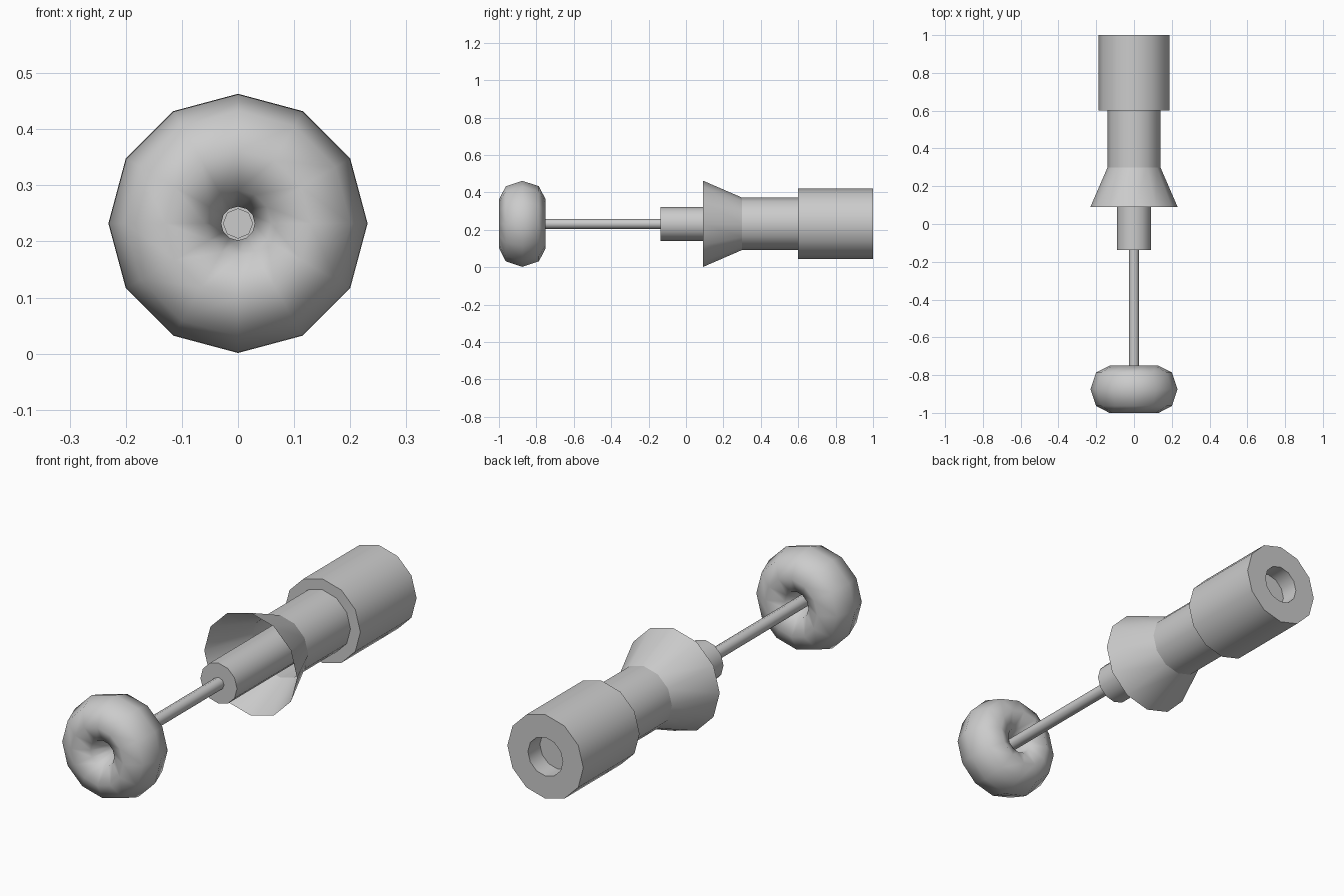
import bpy, bmesh
from math import sin, cos, pi, radians

if "Cube" in bpy.data.objects:
    bpy.data.objects.remove(bpy.data.objects["Cube"])

AXIS_Z = 0.232


def lathe(name, profile, sides=12, closed=False, angle=40):
    """Revolve (radius, y) points around the long axis; radius 0 closes a cap."""
    bm = bmesh.new()
    rings = []
    for r, y in profile:
        if r == 0:
            rings.append([bm.verts.new((0, y, AXIS_Z))] * sides)
        else:
            rings.append([bm.verts.new((r * sin(2 * pi * i / sides), y,
                                        AXIS_Z + r * cos(2 * pi * i / sides)))
                          for i in range(sides)])
    pairs = list(zip(rings, rings[1:]))
    if closed:
        pairs.append((rings[-1], rings[0]))
    for a, b in pairs:
        for i in range(sides):
            j = (i + 1) % sides
            bm.faces.new(dict.fromkeys((a[i], a[j], b[j], b[i])))
    bmesh.ops.recalc_face_normals(bm, faces=bm.faces)
    mesh = bpy.data.meshes.new(name)
    bm.to_mesh(mesh)
    bm.free()
    obj = bpy.data.objects.new(name, mesh)
    bpy.context.collection.objects.link(obj)
    bpy.ops.object.select_all(action='DESELECT')
    obj.select_set(True)
    bpy.context.view_layer.objects.active = obj
    bpy.ops.object.shade_smooth_by_angle(angle=radians(angle))
    return obj


# Ring at the front: oval cross-section of eight points
lathe("front_ring", [(0.13 + 0.1 * cos(k * pi / 4), -0.875 + 0.125 * sin(k * pi / 4))
                     for k in range(8)], closed=True, angle=180)

# Thin rod, ending inside the ring
lathe("rod", [(0, -0.86), (0.027, -0.86), (0.027, -0.1), (0, -0.1)], sides=8, angle=50)

# Plunger that slides into the flared body
lathe("plunger", [(0, -0.137), (0.091, -0.137), (0.091, 0.6), (0, 0.6)])

# Open flared mouth
lathe("flare", [(0.231, 0.09), (0.14, 0.3)])

# Narrow sleeve between flare and barrel
lathe("sleeve", [(0.14, 0.3), (0.14, 0.6)])

# Thick barrel with a shallow round recess in the back
lathe("barrel", [(0.09, 0.6), (0.189, 0.6), (0.189, 1.0), (0.087, 1.0),
                 (0.087, 0.915), (0, 0.915)])
